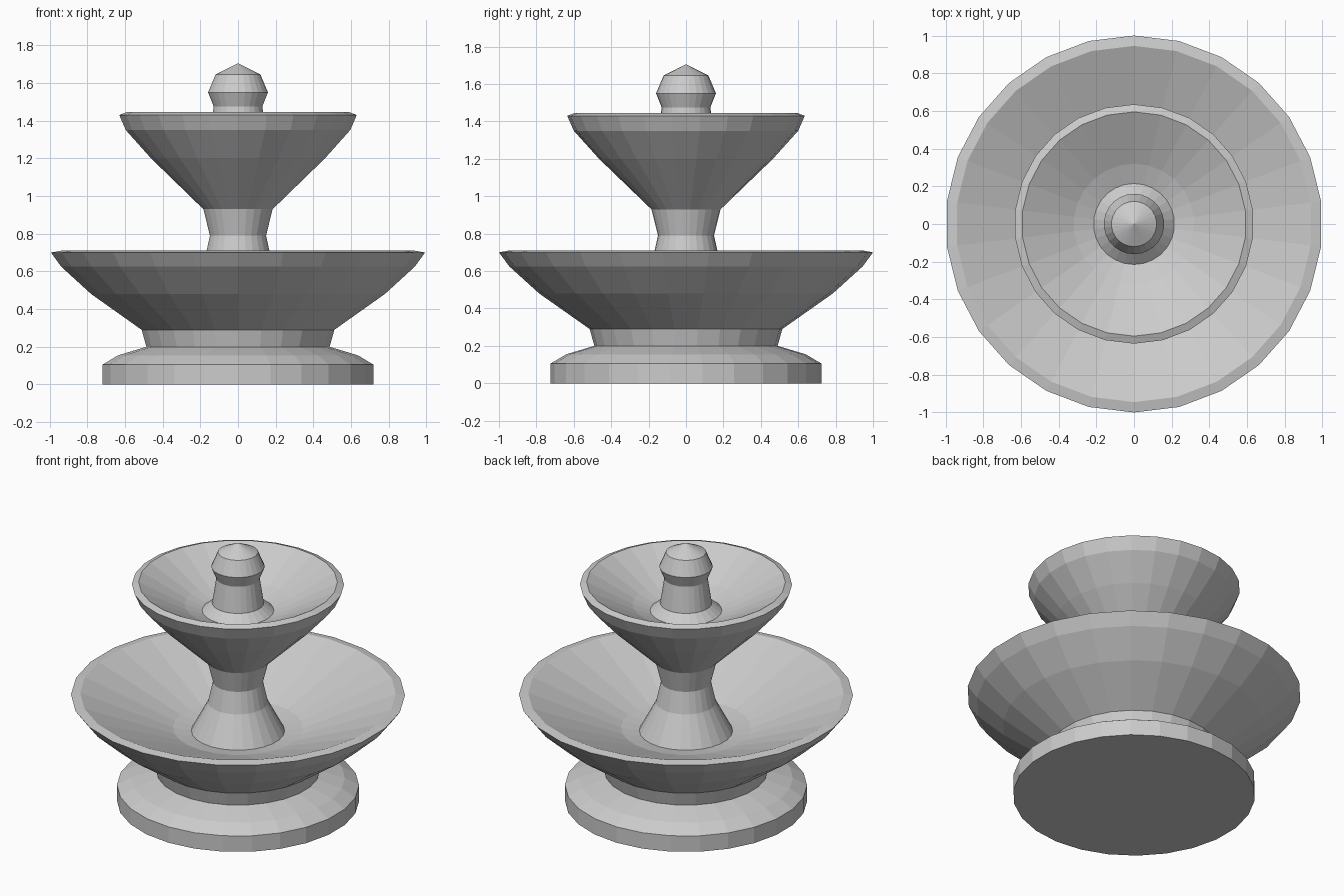
import bpy, bmesh, math

if "Cube" in bpy.data.objects:
    bpy.data.objects.remove(bpy.data.objects["Cube"], do_unlink=True)

SIDES = 26

stone = bpy.data.materials.new("grey stone")
stone.use_nodes = True
GREY = (0.6, 0.6, 0.6, 1)
stone.diffuse_color = GREY
stone.node_tree.nodes["Principled BSDF"].inputs["Base Color"].default_value = GREY


def lathe(name, profile):
    """Turn a (radius, height) profile, listed from the outside bottom up, about z."""
    bm = bmesh.new()
    rings = []
    for r, z in profile:
        if r == 0:
            rings.append([bm.verts.new((0, 0, z))] * SIDES)
            continue
        angles = [math.pi / 2 + math.tau * i / SIDES for i in range(SIDES)]
        rings.append([bm.verts.new((r * math.cos(a), r * math.sin(a), z)) for a in angles])
    for low, high in zip(rings, rings[1:]):
        for i in range(SIDES):
            j = (i + 1) % SIDES
            corners = dict.fromkeys((low[i], low[j], high[j], high[i]))
            bm.faces.new(list(corners))
    mesh = bpy.data.meshes.new(name)
    bm.to_mesh(mesh)
    bm.free()
    mesh.materials.append(stone)
    obj = bpy.data.objects.new(name, mesh)
    bpy.context.collection.objects.link(obj)
    return obj


# Plinth with sloping top and short neck
lathe("base", [(0, 0), (0.725, 0), (0.725, 0.105), (0.64, 0.155), (0.49, 0.2), (0.515, 0.29)])

# Wide lower basin: outside, rim, then inside
lathe("lower_basin", [(0.515, 0.29), (0.785, 0.48), (0.945, 0.625), (1.0, 0.7),
                      (0.945, 0.71), (0.575, 0.56), (0.39, 0.485), (0.28, 0.465)])

# Flared pedestal between the basins
lathe("pedestal", [(0.28, 0.465), (0.18, 0.655), (0.15, 0.79), (0.185, 0.93)])

# Upper basin: outside, rim, then inside
lathe("upper_basin", [(0.185, 0.93), (0.465, 1.2), (0.6, 1.35), (0.635, 1.43),
                      (0.595, 1.445), (0.32, 1.3), (0.215, 1.26)])

# Central spout with a pointed cap
lathe("spout", [(0.215, 1.26), (0.155, 1.31), (0.13, 1.475), (0.16, 1.55),
                (0.12, 1.645), (0, 1.705)])
